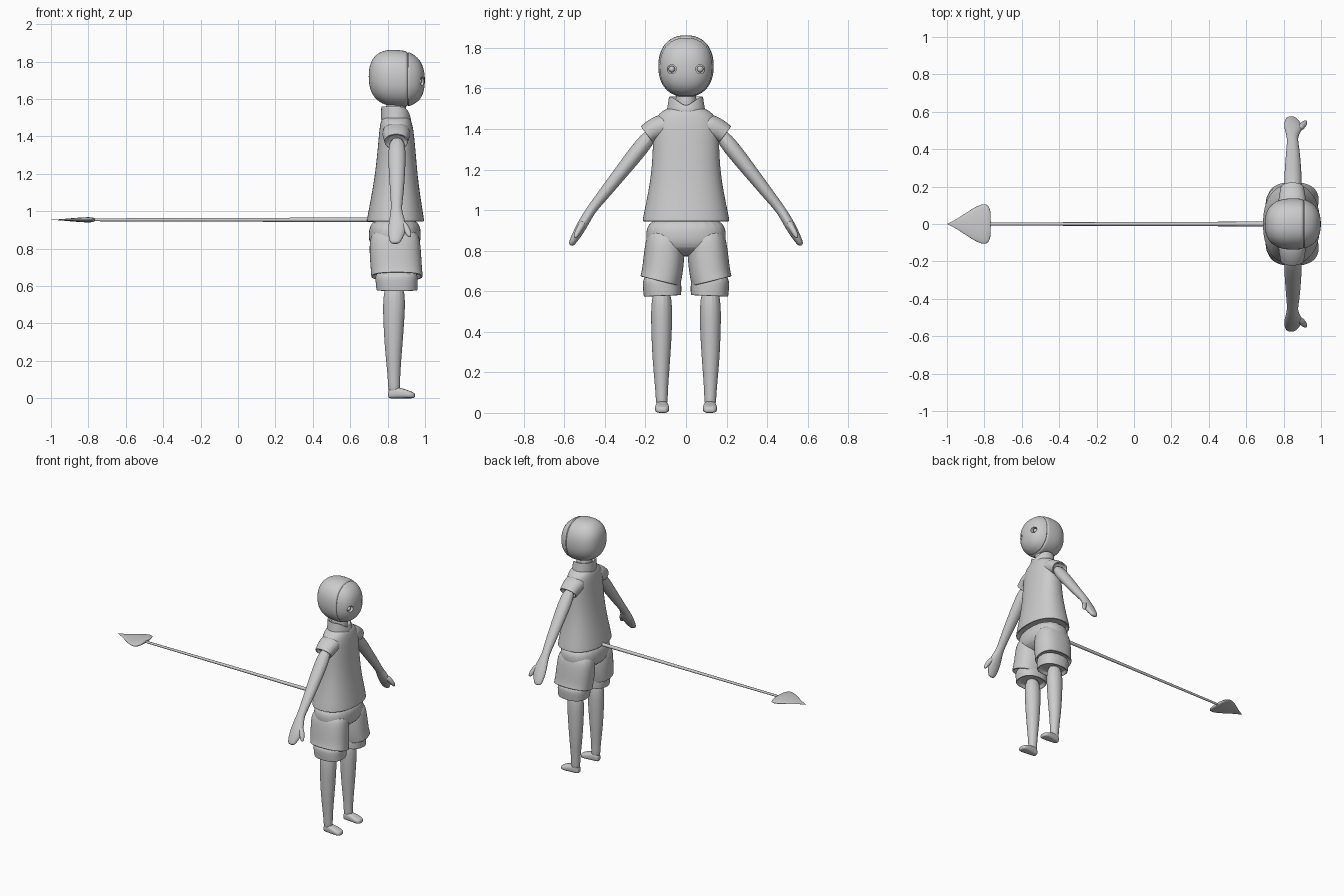
import bpy, bmesh, math
from mathutils import Vector

cube = bpy.data.objects.get("Cube")
if cube:
    bpy.data.objects.remove(cube)

color = (0.6, 0.6, 0.6, 1)
grey = bpy.data.materials.new("light grey")
grey.use_nodes = True
grey.diffuse_color = color
grey.node_tree.nodes["Principled BSDF"].inputs["Base Color"].default_value = color


def finish(name, bm, mirror=False, smooth=True, tweak=None):
    """Turn a bmesh into a shaded object, optionally mirrored across y."""
    if tweak:
        for vert in bm.verts:
            tweak(vert.co)
    bmesh.ops.recalc_face_normals(bm, faces=bm.faces)
    mesh = bpy.data.meshes.new(name)
    bm.to_mesh(mesh)
    bm.free()
    mesh.materials.append(grey)
    part = bpy.data.objects.new(name, mesh)
    bpy.context.collection.objects.link(part)
    if mirror:
        part.modifiers.new("mirror", 'MIRROR').use_axis = (False, True, False)
    if smooth:
        subsurf = part.modifiers.new("smooth", 'SUBSURF')
        subsurf.levels = subsurf.render_levels = 2
    bpy.ops.object.select_all(action='DESELECT')
    part.select_set(True)
    bpy.context.view_layer.objects.active = part
    bpy.ops.object.shade_smooth_by_angle(angle=math.radians(40))
    return part


def loft(name, rings, sides=16, power=2, **options):
    """Skin rounded rings given as (centre, half axis, other half axis)."""
    bm = bmesh.new()
    loops = []
    # Rings grow a little to make up for the shrinkage of subdivision
    grow = 3 / (2 + math.cos(math.tau / sides))
    for centre, u, v in rings:
        loop = []
        for i in range(sides):
            angle = math.tau * (i + 0.5) / sides
            p, q = (math.copysign(abs(t) ** (2 / power), t) * grow
                    for t in (math.cos(angle), math.sin(angle)))
            loop.append(bm.verts.new(Vector(centre) + Vector(u) * p + Vector(v) * q))
        loops.append(loop)
    for lower, upper in zip(loops, loops[1:]):
        for i in range(sides):
            j = (i + 1) % sides
            bm.faces.new((lower[i], lower[j], upper[j], upper[i]))
    bm.faces.new(loops[0])
    bm.faces.new(loops[-1])
    return finish(name, bm, **options)


def tube(name, rows, hem=0, **options):
    """Loft along a path; rows are x, y, z, half depth in x, half width across."""
    points = [Vector(row[:3]) for row in rows]
    rings = []
    for i, (*_, depth, width) in enumerate(rows):
        along = points[min(i + 1, len(points) - 1)] - points[max(i - 1, 0)]
        along.x = 0
        along.normalize()
        across = Vector((0, -along.z, along.y))
        rings.append((points[i], (depth, 0, 0), across * width))
    # A hem rolls the open end of a garment inwards
    if hem:
        for inset, push in ((0, 0.5), (1, 0.7), (2, -1), (2.2, -2)):
            rings.append((points[-1] + along * hem * push, (depth - hem * inset, 0, 0),
                          across * (width - hem * inset)))
    return loft(name, rings, **options)


# Head: a rounded box with a narrow seam between skull and face
seam = 0.38
steps = [-math.cos(math.pi * (k + 0.4) / 12.8) for k in range(13)]
steps = sorted(steps + [seam - 0.025, seam, seam + 0.025])
rings = []
for t in steps:
    radius = (1 - abs(t) ** 2.5) ** 0.4 * (0.93 if t == seam else 1)
    rings.append(((0.849 + 0.151 * t, 0, 1.71 - 0.01 * t), (0, 0.137 * radius, 0), (0, 0, 0.152 * radius)))
head = loft("head", rings, sides=24, power=2.25)

# Eye sockets cut into the face
cutters = []
for side in (-1, 1):
    bpy.ops.mesh.primitive_cylinder_add(vertices=20, radius=0.022, depth=0.07, rotation=(0, math.pi / 2, 0),
                                        location=(0.99, 0.07 * side, 1.695))
    cutter = bpy.context.object
    cutter.hide_render = True
    cutters.append(cutter)
    socket = head.modifiers.new("socket", 'BOOLEAN')
    socket.operation = 'DIFFERENCE'
    socket.object = cutter
bpy.context.view_layer.objects.active = head
for name in [modifier.name for modifier in head.modifiers]:
    bpy.ops.object.modifier_apply(modifier=name)
for cutter in cutters:
    bpy.data.objects.remove(cutter)

# Eyeballs resting inside the sockets
bm = bmesh.new()
bmesh.ops.create_uvsphere(bm, u_segments=12, v_segments=8, radius=0.016)
bmesh.ops.translate(bm, verts=bm.verts, vec=(0.968, 0.07, 1.695))
finish("eyeballs", bm, mirror=True, smooth=False)

# Neck
tube("neck", [(0.845, 0, z, 0.055, 0.052) for z in (1.4, 1.5, 1.62)])


# Collar with a notch at the throat
def notch(co):
    if co.x > 0.86 and co.z > 1.53:
        co.z -= 0.05 * max(0, 1 - abs(co.y) / 0.07)


tube("collar", [(0.845, 0, 1.46, 0.08, 0.1), (0.845, 0, 1.5, 0.08, 0.093), (0.842, 0, 1.555, 0.076, 0.084)],
     hem=0.008, sides=24, tweak=notch)

# Shirt body and short sleeves
tube("shirt", [(0.845, 0, 1.51, 0.06, 0.07), (0.845, 0, 1.49, 0.08, 0.12), (0.847, 0, 1.44, 0.091, 0.162),
               (0.848, 0, 1.3, 0.103, 0.162), (0.845, 0, 1.15, 0.118, 0.172), (0.842, 0, 0.97, 0.15, 0.21),
               (0.842, 0, 0.95, 0.152, 0.213)], hem=0.009, sides=20, power=2.3)
tube("sleeves", [(0.846, 0.07, 1.43, 0.075, 0.055), (0.846, 0.13, 1.41, 0.074, 0.058),
                 (0.846, 0.17, 1.39, 0.066, 0.053), (0.846, 0.19, 1.375, 0.063, 0.05)],
     hem=0.007, power=2.2, mirror=True)

# Arms with mitten hands and thumbs
tube("arms", [(0.85, 0.15, 1.4, 0.05, 0.045), (0.85, 0.29, 1.225, 0.045, 0.037), (0.85, 0.42, 1.06, 0.033, 0.028),
              (0.845, 0.47, 1, 0.026, 0.023), (0.855, 0.515, 0.92, 0.054, 0.027),
              (0.842, 0.555, 0.85, 0.036, 0.019), (0.84, 0.57, 0.825, 0.022, 0.012)],
     sides=12, mirror=True)
tube("thumbs", [(0.875, 0.5, 0.95, 0.02, 0.018), (0.905, 0.53, 0.9, 0.02, 0.016), (0.918, 0.55, 0.86, 0.011, 0.01)],
     sides=8, mirror=True)

# Shorts with turned-up cuffs
tube("shorts_hips", [(0.84, 0, 0.97, 0.125, 0.185), (0.838, 0, 0.88, 0.142, 0.198), (0.838, 0, 0.81, 0.134, 0.19),
                     (0.84, 0, 0.77, 0.06, 0.1)], sides=20, power=2.4)
tube("shorts_legs", [(0.84, 0.1, 0.92, 0.12, 0.08), (0.838, 0.104, 0.82, 0.138, 0.1), (0.846, 0.115, 0.7, 0.136, 0.1),
                     (0.85, 0.126, 0.655, 0.137, 0.1)], hem=0.01, power=2.4, mirror=True)
tube("cuffs", [(0.847, 0.12, 0.69, 0.113, 0.092), (0.848, 0.118, 0.63, 0.113, 0.095), (0.85, 0.116, 0.582, 0.109, 0.092)],
     hem=0.009, power=2.4, mirror=True)

# Legs and feet
tube("legs", [(0.836, 0.12, 0.63, 0.063, 0.054), (0.833, 0.12, 0.42, 0.057, 0.052), (0.831, 0.122, 0.25, 0.045, 0.043),
              (0.834, 0.12, 0.09, 0.03, 0.028), (0.835, 0.119, 0.02, 0.034, 0.03)], mirror=True)
foot = [(0.802, 0.04, 0.018), (0.82, 0.062, 0.026), (0.87, 0.056, 0.032), (0.92, 0.038, 0.037), (0.948, 0.028, 0.024)]
loft("feet", [((x, 0.118, height / 2), (0, width, 0), (0, 0, height / 2)) for x, height, width in foot],
     sides=12, power=3, mirror=True)

# Long tapering tail with a flat leaf-shaped tip
bm = bmesh.new()
bmesh.ops.create_cone(bm, cap_ends=True, segments=10, radius1=0.013, radius2=0.008, depth=1.55)
finish("tail", bm, smooth=False, tweak=lambda co: setattr(co, "xyz", (-0.025 - co.z, co.y, 0.954 + co.x)))
rings = []
for k in range(11):
    t = (k / 10) ** 2 * 0.98 + 0.003
    width = 0.215 * t ** 0.25 * (1 - t) ** 1.4
    rings.append(((-0.765 - 0.239 * t, 0, 0.954), (0, width, 0), (0, 0, width * 0.13)))
loft("tail_tip", rings, sides=12)
